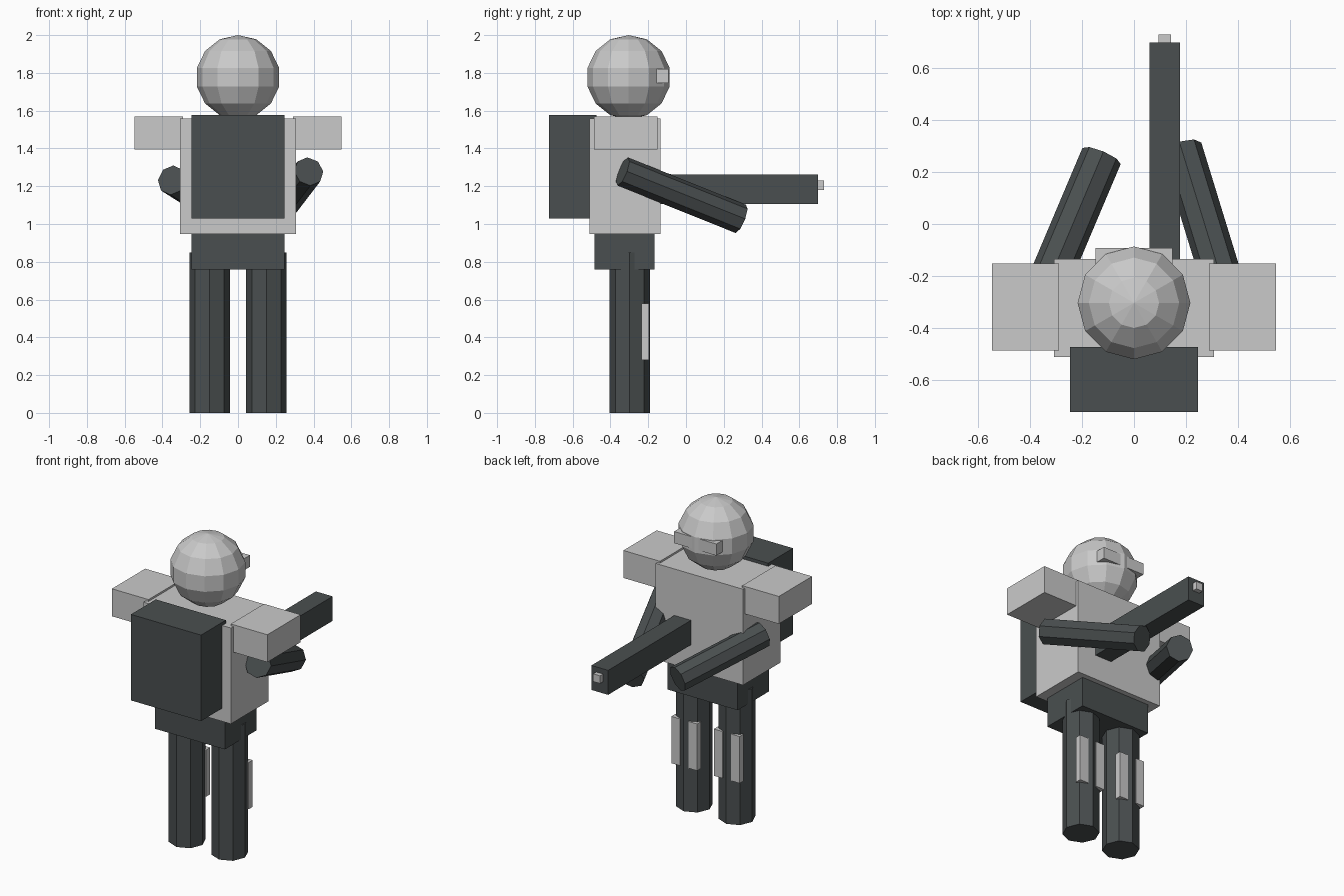
import bpy
from mathutils import Vector

cube = bpy.data.objects.get("Cube")
if cube:
    bpy.data.objects.remove(cube, do_unlink=True)


def make_material(name, color):
    mat = bpy.data.materials.new(name)
    mat.use_nodes = True
    mat.diffuse_color = color
    mat.node_tree.nodes["Principled BSDF"].inputs["Base Color"].default_value = color
    return mat


LIGHT = make_material("light grey", (0.59, 0.59, 0.59, 1))
DARK = make_material("charcoal", (0.068, 0.078, 0.08, 1))


def finish(name, mat):
    obj = bpy.context.object
    obj.name = name
    obj.data.materials.append(mat)
    return obj


def box(name, mat, x, y, z):
    """Box from its (low, high) range on each axis."""
    bpy.ops.mesh.primitive_cube_add(size=1, location=[sum(r) / 2 for r in (x, y, z)])
    bpy.context.object.scale = [r[1] - r[0] for r in (x, y, z)]
    return finish(name, mat)


def rod(name, mat, start, end, radius):
    """Eight-sided cylinder between two points."""
    a, b = Vector(start), Vector(end)
    bpy.ops.mesh.primitive_cylinder_add(vertices=8, radius=radius,
                                        depth=(b - a).length, location=(a + b) / 2)
    if abs((b - a).normalized().z) < 0.99:
        bpy.context.object.rotation_euler = (b - a).to_track_quat('Z', 'Y').to_euler()
    return finish(name, mat)


# Torso, backpack and hips
box("torso", LIGHT, (-0.308, 0.308), (-0.512, -0.135), (0.947, 1.558))
box("backpack", DARK, (-0.247, 0.247), (-0.725, -0.475), (1.03, 1.578))
box("hips", DARK, (-0.247, 0.247), (-0.485, -0.168), (0.758, 0.96))

# Head and visor
bpy.ops.mesh.primitive_uv_sphere_add(segments=12, ring_count=7, radius=0.223,
                                     location=(0, -0.304, 1.777))
finish("head", LIGHT)
box("visor", LIGHT, (-0.149, 0.149), (-0.155, -0.093), (1.746, 1.82))

# Shoulders, legs and shin pads on both sides
for side, s in (("left", 1), ("right", -1)):
    box(side + "_shoulder", LIGHT, sorted((s * 0.29, s * 0.548)),
        (-0.487, -0.152), (1.395, 1.57))
    leg_x, leg_y = s * 0.15, -0.298
    rod(side + "_leg", DARK, (leg_x, leg_y, 0), (leg_x, leg_y, 0.85), 0.108)
    for pad, p in (("outer", s), ("inner", -s)):
        cx = leg_x + p * 0.06
        box(f"{side}_{pad}_shin_pad", LIGHT, (cx - 0.031, cx + 0.031),
            (-0.236, -0.196), (0.28, 0.578))

# Arms
rod("left_arm", DARK, (0.375, -0.335, 1.278), (0.183, 0.29, 1.027), 0.08)
rod("right_arm", DARK, (-0.35, -0.27, 1.232), (-0.125, 0.262, 1.09), 0.08)

# Blaster barrel and muzzle
box("blaster", DARK, (0.059, 0.177), (-0.15, 0.7), (1.106, 1.262))
box("muzzle", LIGHT, (0.095, 0.143), (0.68, 0.73), (1.18, 1.229))
